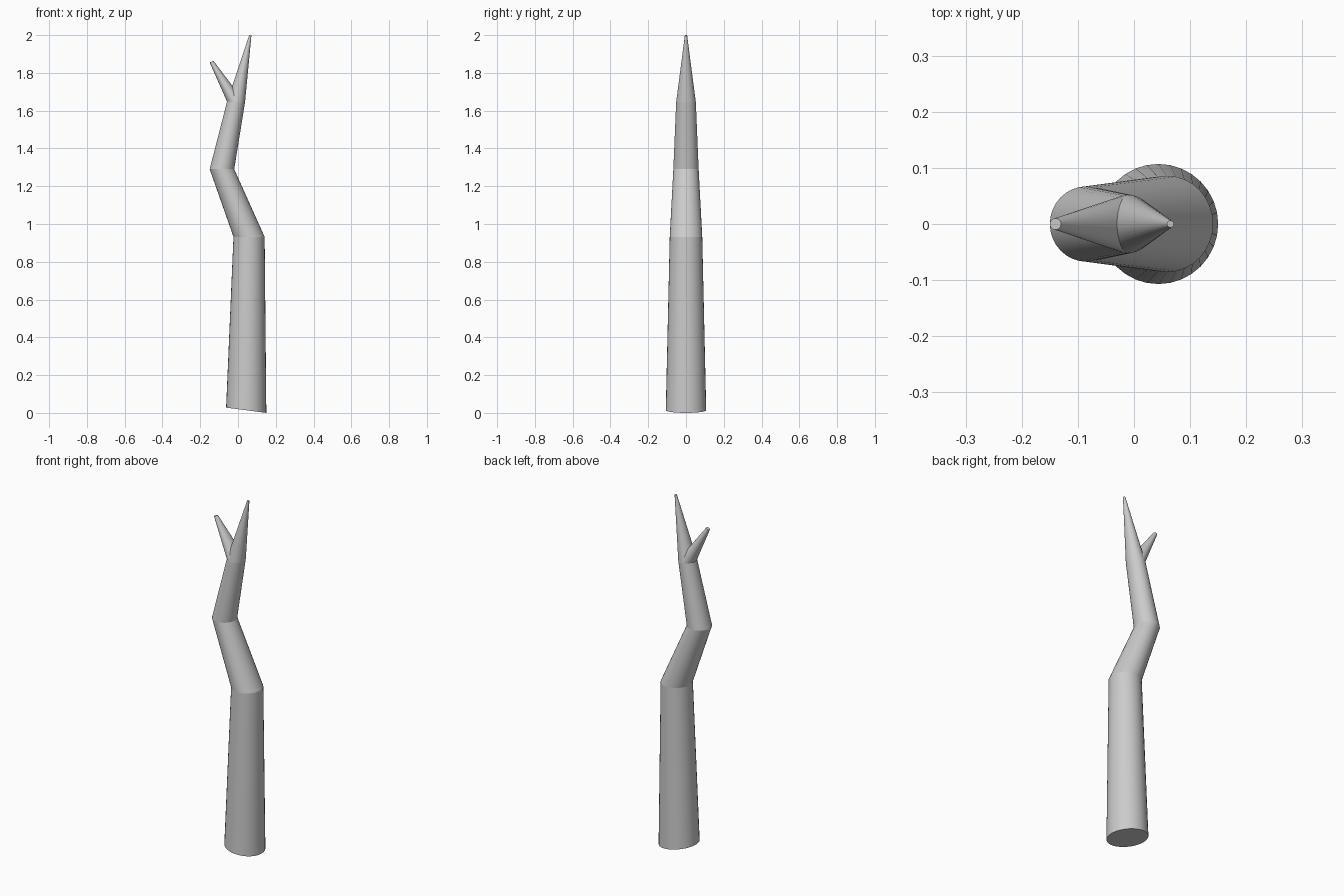
import bpy, bmesh
from math import cos, sin, pi

if "Cube" in bpy.data.objects:
    bpy.data.objects.remove(bpy.data.objects["Cube"])

SIDES = 32


def limb(name, rings):
    """Tapered tube; each ring = (left x, left z, right x, right z, half depth)."""
    bm = bmesh.new()
    loops = []
    for lx, lz, rx, rz, ry in rings:
        cx, cz, hx, hz = (lx + rx) / 2, (lz + rz) / 2, (rx - lx) / 2, (rz - lz) / 2
        loops.append([bm.verts.new((cx + hx * cos(a), ry * sin(a), cz + hz * cos(a)))
                      for a in (2 * pi * i / SIDES for i in range(SIDES))])
    for low, high in zip(loops, loops[1:]):
        for i in range(SIDES):
            j = (i + 1) % SIDES
            bm.faces.new((low[i], low[j], high[j], high[i])).smooth = True
    # End caps
    bm.faces.new(loops[0][::-1])
    bm.faces.new(loops[-1])
    # Crisp edge at every bend
    for loop in loops:
        for i in range(SIDES):
            bm.edges.get((loop[i], loop[(i + 1) % SIDES])).smooth = False
    bmesh.ops.recalc_face_normals(bm, faces=bm.faces)
    mesh = bpy.data.meshes.new(name)
    bm.to_mesh(mesh)
    bm.free()
    obj = bpy.data.objects.new(name, mesh)
    bpy.context.collection.objects.link(obj)
    return obj


# Ring where the trunk forks
fork = (-0.058, 1.648, 0.037, 1.643, 0.052)

# Crooked main trunk
limb("trunk", [
    (-0.063, 0.028, 0.150, 0.0, 0.107),
    (-0.024, 0.932, 0.141, 0.932, 0.086),
    (-0.150, 1.290, -0.020, 1.290, 0.067),
    fork,
    (0.059, 2.0, 0.071, 1.998, 0.006),
])

# Short side branch
limb("side_branch", [fork, (-0.150, 1.855, -0.130, 1.864, 0.010)])
